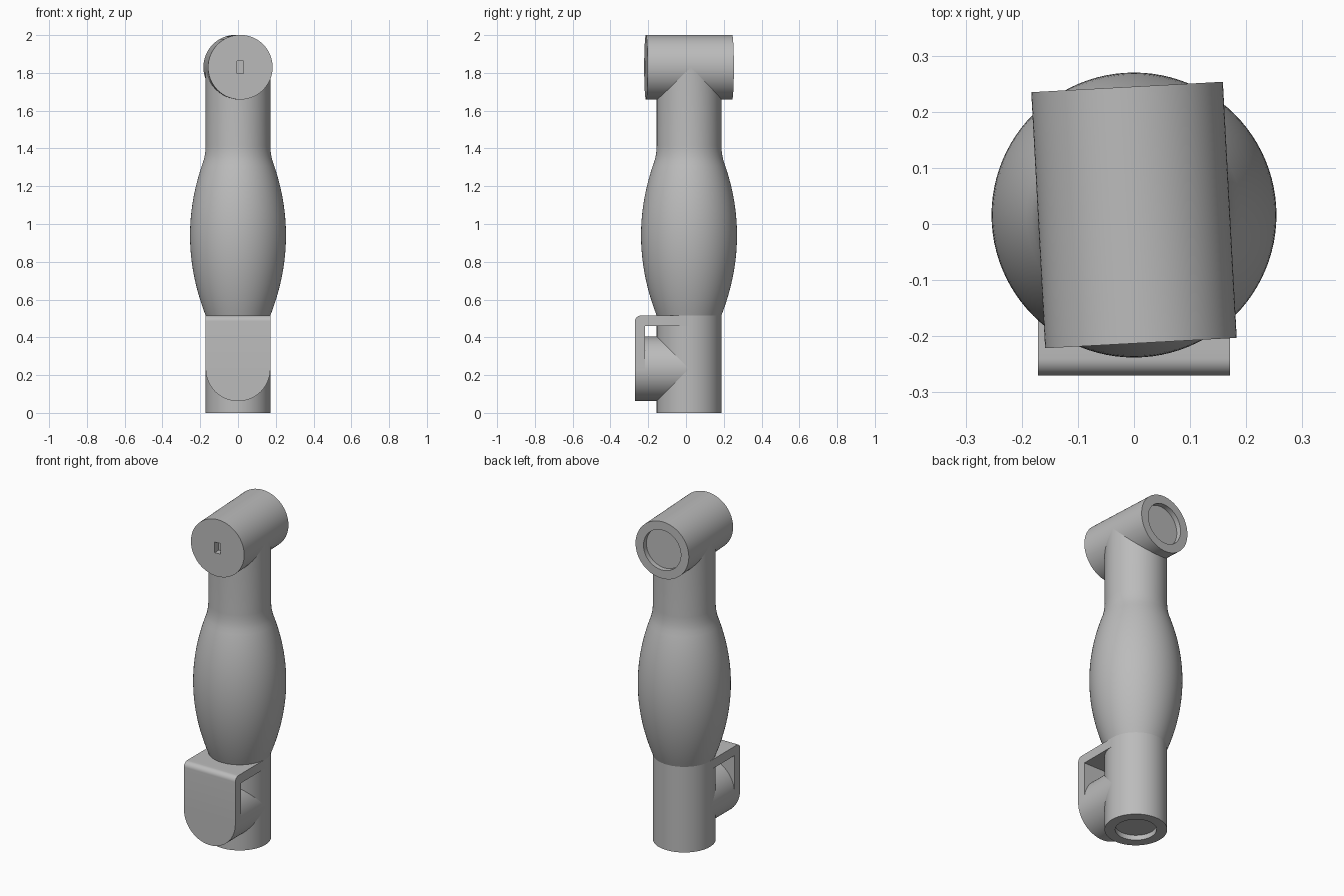
import bpy, bmesh, math
from mathutils import Matrix, Vector

cube = bpy.data.objects.get("Cube")
if cube:
    bpy.data.objects.remove(cube, do_unlink=True)

grey = bpy.data.materials.new("plain_grey")
grey.use_nodes = True
colour = (0.5, 0.5, 0.5, 1)
grey.diffuse_color = colour
grey.node_tree.nodes["Principled BSDF"].inputs["Base Color"].default_value = colour

R = 0.171          # shared tube radius
AXIS_Y = 0.016     # body axis offset
SEGMENTS = 96


def finish(name, bm, matrix=Matrix()):
    bmesh.ops.remove_doubles(bm, verts=bm.verts, dist=1e-5)
    bmesh.ops.recalc_face_normals(bm, faces=bm.faces)
    bm.transform(matrix)
    mesh = bpy.data.meshes.new(name)
    bm.to_mesh(mesh)
    bm.free()
    mesh.materials.append(grey)
    obj = bpy.data.objects.new(name, mesh)
    bpy.context.collection.objects.link(obj)
    return obj


def smooth(obj):
    bpy.ops.object.select_all(action='DESELECT')
    obj.select_set(True)
    bpy.context.view_layer.objects.active = obj
    bpy.ops.object.shade_smooth_by_angle(angle=math.radians(20))


def lathe(name, profile, matrix):
    """Revolve (radius, height) points around z."""
    bm = bmesh.new()
    verts = [bm.verts.new((r, 0, h)) for r, h in profile]
    edges = [bm.edges.new(pair) for pair in zip(verts, verts[1:])]
    bmesh.ops.spin(bm, geom=verts + edges, cent=(0, 0, 0), axis=(0, 0, 1),
                   angle=math.tau, steps=SEGMENTS, use_merge=True)
    return finish(name, bm, matrix)


def box(name, low, high, matrix=Matrix()):
    low, high = Vector(low), Vector(high)
    bm = bmesh.new()
    bmesh.ops.create_cube(bm, size=1)
    bm.transform(Matrix.Translation((low + high) / 2) @ Matrix.Diagonal((*(high - low), 1)))
    return finish(name, bm, matrix)


# Body: recessed foot, straight tube, swollen grip and neck
low, high, swell = 0.515, 1.365, 0.083
mid, half = (low + high) / 2, (high - low) / 2
grip = []
for i in range(31):
    z = low + (high - 0.03 - low) * i / 30
    grip.append((R + swell * (1 - ((z - mid) / half) ** 2), z))
body_profile = [(0, 0.03), (0.113, 0.03), (0.113, 0), (R, 0)] + grip
body_profile += [(0.1765, 1.36), (0.173, 1.385), (R, 1.415), (R, 1.83), (0, 1.83)]
smooth(lathe("body_grip", body_profile, Matrix.Translation((0, AXIS_Y, 0))))

# Head: slightly turned cross cylinder, recessed at the back
turn = Matrix.Translation((0, AXIS_Y, 1.83)) @ Matrix.Rotation(math.radians(3.1), 4, 'Z')
along_y = Matrix.Rotation(math.radians(-90), 4, 'X')
end = 0.2285
head = lathe("head", [(0, -end), (R, -end), (R, end), (0.12, end),
                      (0.12, end - 0.03), (0, end - 0.03)], turn @ along_y)

# Slot cut in the front of the head
cutter = box("slot_cutter", (-0.018, -0.3, -0.032), (0.018, -end + 0.04, 0.032), turn)
cutter.hide_render = True
cut = head.modifiers.new("slot", 'BOOLEAN')
cut.operation, cut.solver, cut.object = 'DIFFERENCE', 'EXACT', cutter
bpy.context.view_layer.objects.active = head
bpy.ops.object.modifier_apply(modifier=cut.name)
bpy.data.objects.remove(cutter, do_unlink=True)
smooth(head)

# Clip plate: round bottom, softened top front edge
FRONT, BACK, TOP, STUD_Z = -0.27, -0.217, 0.515, 0.233
bm = bmesh.new()
outline = [(-R, TOP), (R, TOP)]
outline += [(R * math.cos(a), STUD_Z - R * math.sin(a))
            for a in (math.pi * i / 48 for i in range(49))]
plate = bm.faces.new([bm.verts.new((x, FRONT, z)) for x, z in outline])
extruded = bmesh.ops.extrude_face_region(bm, geom=[plate], use_keep_orig=True)
for v in extruded["geom"]:
    if isinstance(v, bmesh.types.BMVert):
        v.co.y = BACK
top_front = [e for e in bm.edges
             if all(v.co.z > TOP - 0.001 and v.co.y < FRONT + 0.001 for v in e.verts)]
bmesh.ops.bevel(bm, geom=top_front, offset=0.03, segments=8, profile=0.5, affect='EDGES')
smooth(finish("clip_plate", bm))

# Clip bridge and round stud joining the plate to the body
box("clip_bridge", (-R, BACK, 0.46), (R, AXIS_Y, TOP))
smooth(lathe("clip_stud", [(0, BACK), (R, BACK), (R, AXIS_Y), (0, AXIS_Y)],
             Matrix.Translation((0, 0, STUD_Z)) @ along_y))
